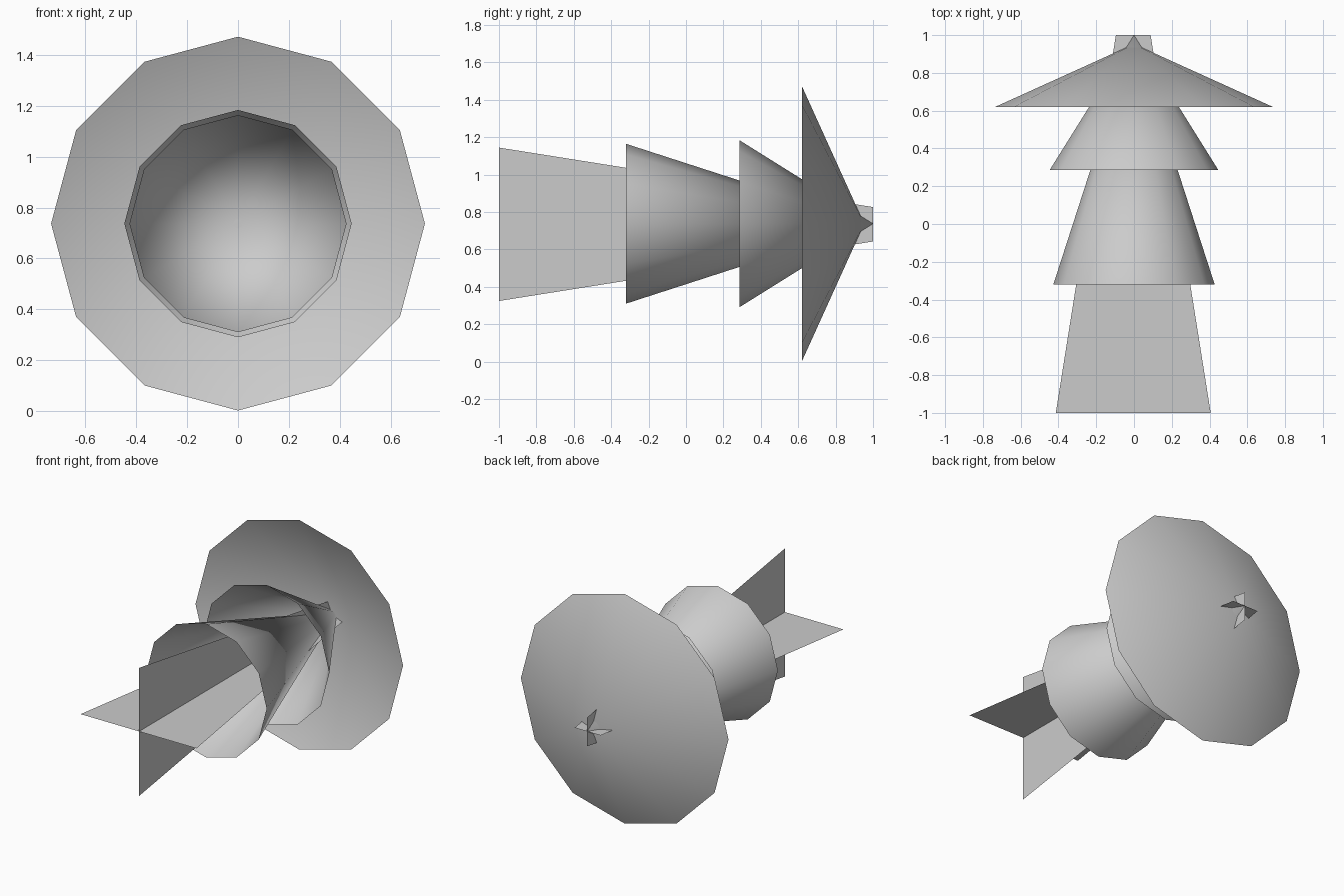
import bpy, bmesh, math

cube = bpy.data.objects.get("Cube")
if cube:
    bpy.data.objects.remove(cube)

AXIS_Z = 0.737
SIDES = 12

grey = bpy.data.materials.new("light_grey")
grey.use_nodes = True
colour = (0.6, 0.6, 0.6, 1)
grey.diffuse_color = colour
grey.node_tree.nodes["Principled BSDF"].inputs["Base Color"].default_value = colour


def add_object(name, bm, location):
    mesh = bpy.data.meshes.new(name)
    bm.to_mesh(mesh)
    bm.free()
    mesh.materials.append(grey)
    obj = bpy.data.objects.new(name, mesh)
    obj.location = location
    bpy.context.collection.objects.link(obj)
    return obj


def open_cone(name, radius, rim_y, tip_y):
    """Hollow smooth cone along y, open towards the front."""
    bm = bmesh.new()
    tip = bm.verts.new((0, tip_y, 0))
    rim = []
    for i in range(SIDES):
        a = math.tau * i / SIDES
        rim.append(bm.verts.new((radius * math.cos(a), rim_y, radius * math.sin(a))))
    for i in range(SIDES):
        face = bm.faces.new((rim[i], tip, rim[(i + 1) % SIDES]))
        face.smooth = True
    bmesh.ops.recalc_face_normals(bm, faces=bm.faces)
    # Outward means away from the axis
    bm.normal_update()
    if sum(f.normal.dot(f.calc_center_median()) - f.normal.y * f.calc_center_median().y
           for f in bm.faces) < 0:
        bmesh.ops.reverse_faces(bm, faces=bm.faces)
    return add_object(name, bm, (0, 0, AXIS_Z))


def tapered_sheet(name, turn):
    """Flat sheet along y, wide at the front and narrow at the back."""
    bm = bmesh.new()
    outline = [(-0.41, -1), (0.41, -1), (0.092, 1), (-0.092, 1)]
    bm.faces.new([bm.verts.new((x, y, 0)) for x, y in outline])
    obj = add_object(name, bm, (-0.004 * math.cos(turn), 0, AXIS_Z - 0.003 * math.sin(turn)))
    obj.rotation_euler.y = turn
    return obj


# Nested cones, front to back
open_cone("front_cone", 0.427, -0.32, 1.0)
open_cone("middle_cone", 0.447, 0.285, 1.0)
open_cone("back_cone", 0.735, 0.62, 0.953)

# Two crossed sheets through the axis
tapered_sheet("horizontal_sheet", 0)
tapered_sheet("vertical_sheet", math.pi / 2)
